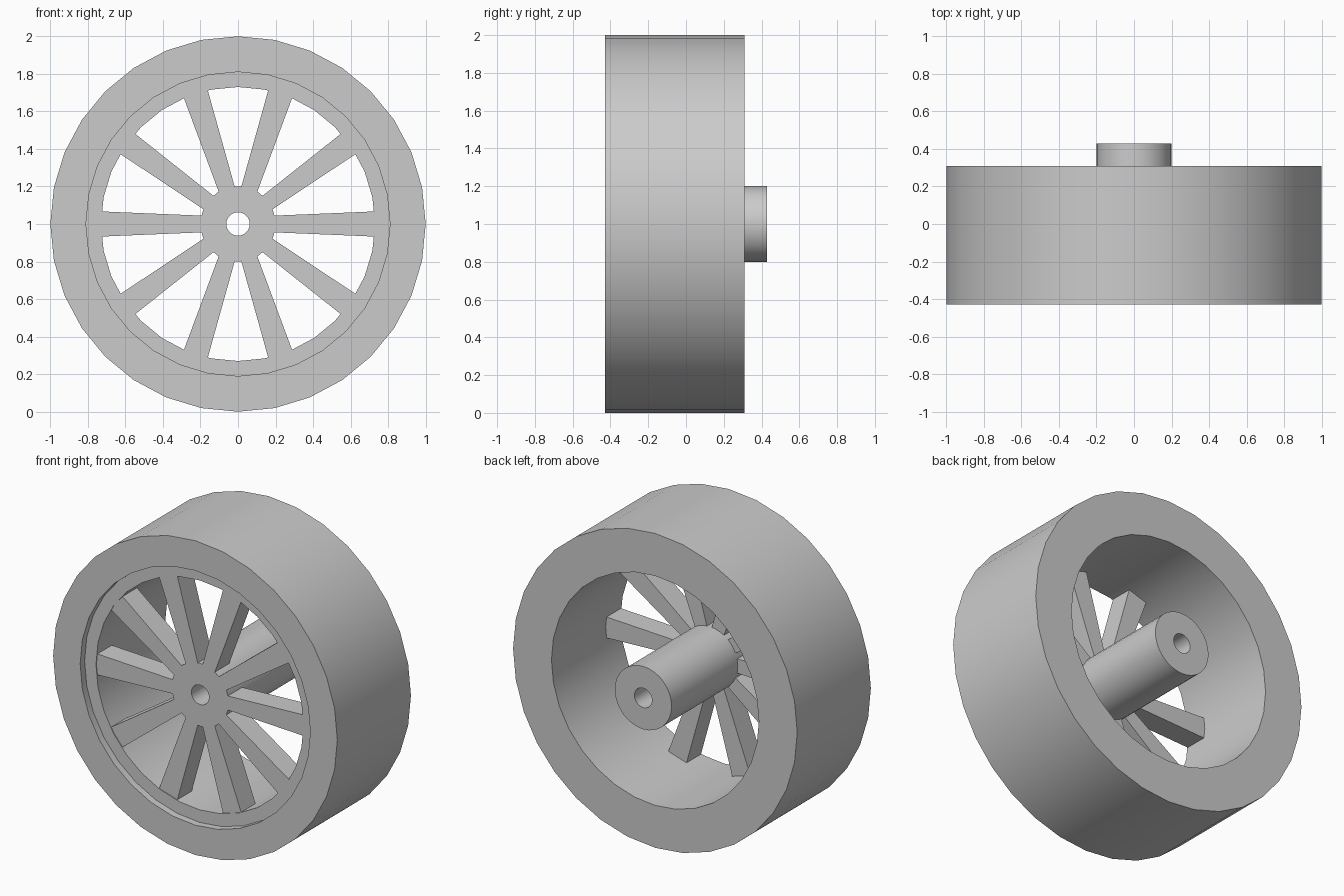
import bpy
import bmesh
import math
from mathutils import Matrix

if "Cube" in bpy.data.objects:
    bpy.data.objects.remove(bpy.data.objects["Cube"], do_unlink=True)

SIDES = 32
SPOKES = 10
AXLE_Z = 1.0

grey = bpy.data.materials.new("plain grey")
grey.use_nodes = True
colour = (0.6, 0.6, 0.6, 1)
grey.diffuse_color = colour
grey.node_tree.nodes["Principled BSDF"].inputs["Base Color"].default_value = colour


def finish(name, bm, smooth=True):
    bmesh.ops.recalc_face_normals(bm, faces=bm.faces)
    mesh = bpy.data.meshes.new(name)
    bm.to_mesh(mesh)
    bm.free()
    mesh.materials.append(grey)
    obj = bpy.data.objects.new(name, mesh)
    obj.location.z = AXLE_Z
    bpy.context.collection.objects.link(obj)
    if smooth:
        bpy.ops.object.select_all(action="DESELECT")
        obj.select_set(True)
        bpy.context.view_layer.objects.active = obj
        bpy.ops.object.shade_smooth_by_angle(angle=math.radians(30))
    return obj


def revolve(name, profile):
    """Turn a closed (radius, y) profile around the axle."""
    bm = bmesh.new()
    rings = []
    for i in range(SIDES):
        a = math.tau * i / SIDES
        rings.append([bm.verts.new((r * math.cos(a), y, r * math.sin(a)))
                      for r, y in profile])
    n = len(profile)
    for i, ring in enumerate(rings):
        after = rings[(i + 1) % SIDES]
        for j in range(n):
            k = (j + 1) % n
            bm.faces.new((ring[j], ring[k], after[k], after[j]))
    return finish(name, bm)


# Wide rim with a shallow recessed lip on the front
revolve("rim", [(1, -0.43), (1, 0.31), (0.73, 0.31),
                (0.73, -0.385), (0.81, -0.385), (0.81, -0.43)])

# Hub tube with an axle hole, standing out at the back
revolve("hub", [(0.2, -0.38), (0.2, 0.43), (0.062, 0.43), (0.062, -0.38)])

# Tapered spokes, widest at the rim
for s in range(SPOKES):
    bm = bmesh.new()
    outline = [(0.18, -0.044), (0.73, -0.067), (0.73, 0.067), (0.18, 0.044)]
    front = bm.faces.new([bm.verts.new((x, -0.38, z)) for x, z in outline])
    side = bmesh.ops.extrude_face_region(bm, geom=[front])["geom"]
    moved = [v for v in side if isinstance(v, bmesh.types.BMVert)]
    bmesh.ops.translate(bm, verts=moved, vec=(0, 0.145, 0))
    turn = Matrix.Rotation(math.tau * s / SPOKES, 4, "Y")
    bmesh.ops.transform(bm, matrix=turn, verts=bm.verts)
    finish(f"spoke_{s + 1}", bm, smooth=False)
